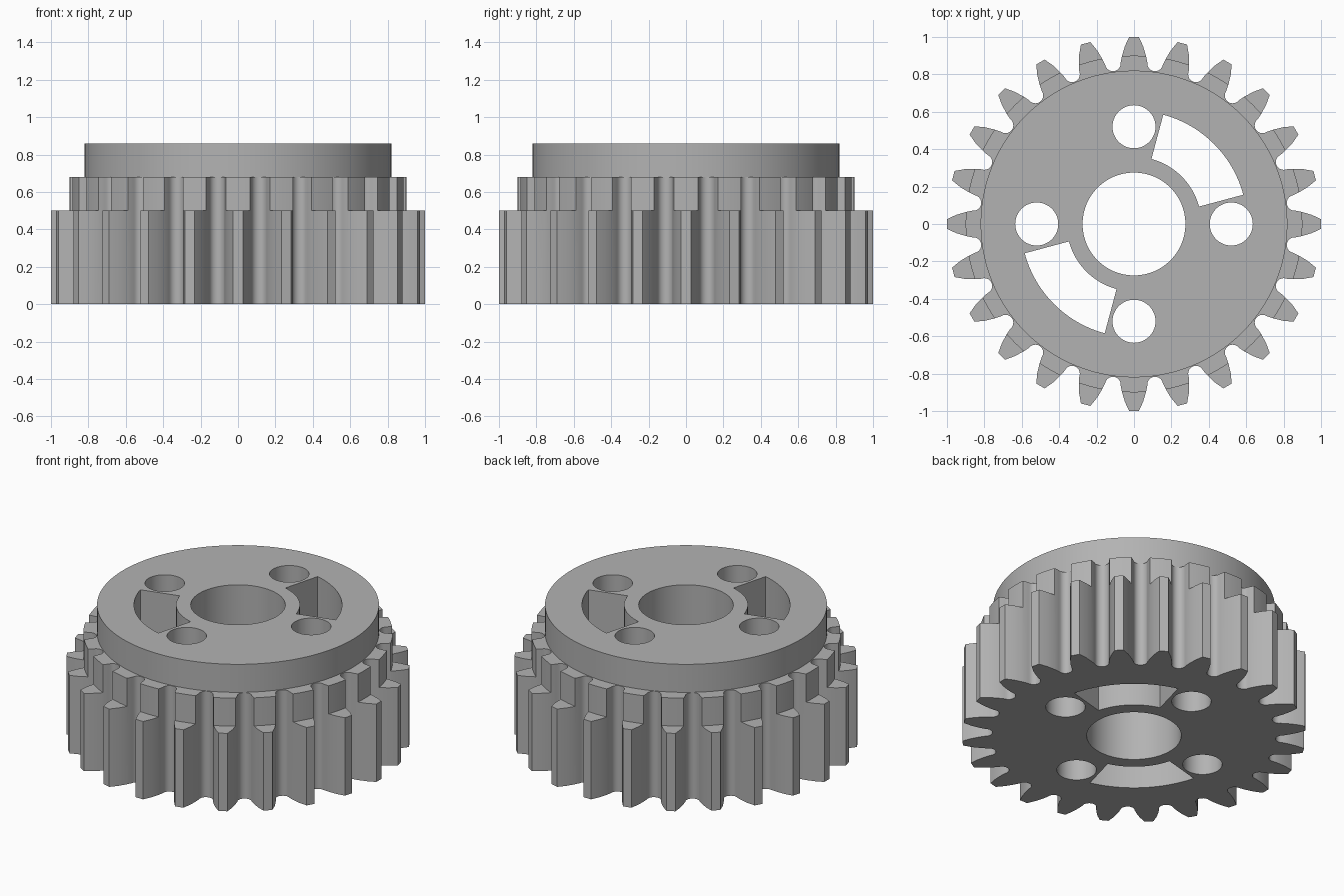
import bpy, bmesh
from math import sin, cos, pi, radians

cube = bpy.data.objects.get("Cube")
if cube:
    bpy.data.objects.remove(cube)

TEETH = 24
GEAR_TOP, STEP, HUB_TOP = 0.68, 0.5, 0.86

grey = bpy.data.materials.new("plain grey")
grey.use_nodes = True
grey.diffuse_color = (0.45, 0.45, 0.45, 1)
grey.node_tree.nodes["Principled BSDF"].inputs["Base Color"].default_value = (0.45, 0.45, 0.45, 1)


def polar(r, a):
    return r * cos(a), r * sin(a)


def circle(r, n=96, cx=0, cy=0):
    return [(cx + r * cos(2 * pi * i / n), cy + r * sin(2 * pi * i / n)) for i in range(n)]


def sector(r0, r1, a0, a1, n=24):
    angles = [a0 + (a1 - a0) * i / n for i in range(n + 1)]
    return [polar(r1, a) for a in angles] + [polar(r0, a) for a in reversed(angles)]


def prism(name, outline, z0, z1):
    """Extrude a counter-clockwise outline from z0 to z1."""
    bm = bmesh.new()
    face = bm.faces.new([bm.verts.new((x, y, z0)) for x, y in outline])
    up = bmesh.ops.extrude_face_region(bm, geom=[face])["geom"]
    bmesh.ops.translate(bm, vec=(0, 0, z1 - z0),
                        verts=[v for v in up if isinstance(v, bmesh.types.BMVert)])
    bmesh.ops.recalc_face_normals(bm, faces=bm.faces)
    mesh = bpy.data.meshes.new(name)
    bm.to_mesh(mesh)
    bm.free()
    mesh.materials.append(grey)
    obj = bpy.data.objects.new(name, mesh)
    bpy.context.collection.objects.link(obj)
    return obj


def combine(target, other, operation):
    """Apply a boolean and discard the helper."""
    mod = target.modifiers.new(operation, 'BOOLEAN')
    mod.object, mod.operation, mod.solver = other, operation, 'EXACT'
    bpy.context.view_layer.objects.active = target
    bpy.ops.object.modifier_apply(modifier=mod.name)
    bpy.data.objects.remove(other)


# One tooth pitch: right flank up, left flank down, then the round valley
flank = [(0.064, 0.9), (0.049, 0.95), (0.026, 1.0)]
pitch = 2 * pi / TEETH
outline = []
for k in range(TEETH):
    a = k * pitch
    tooth = [(r, -w) for w, r in flank] + [(r, w) for w, r in reversed(flank)]
    outline += [(r * cos(a) - w * sin(a), r * sin(a) + w * cos(a)) for r, w in tooth]
    b = a + pitch / 2
    cx, cy = polar(0.866, b)
    for i in range(11):
        dx, dy = polar(0.042, b - pi / 2 - pi * i / 10)
        outline.append((cx + dx, cy + dy))

gear = prism("stepped_gear", outline, 0, GEAR_TOP)

# Tooth tips are cut back above the step
tip_limit = prism("tip_limit", circle(1.2), STEP, 1)
combine(tip_limit, prism("tip_core", circle(0.9, 144), 0.4, 1.1), 'DIFFERENCE')
combine(gear, tip_limit, 'DIFFERENCE')

# Plain round hub on top
combine(gear, prism("hub", circle(0.82, 144), 0.3, HUB_TOP), 'UNION')

# Bore, four round holes and two arc slots
cuts = [circle(0.275)]
cuts += [circle(0.115, 48, *polar(0.52, i * pi / 2)) for i in range(4)]
cuts += [sector(0.36, 0.605, radians(s + 15), radians(s + 75)) for s in (0, 180)]
for c in cuts:
    combine(gear, prism("hole_cutter", c, -0.1, 1), 'DIFFERENCE')

bpy.ops.object.select_all(action='DESELECT')
gear.select_set(True)
bpy.context.view_layer.objects.active = gear
bpy.ops.object.shade_smooth_by_angle(angle=radians(25))
